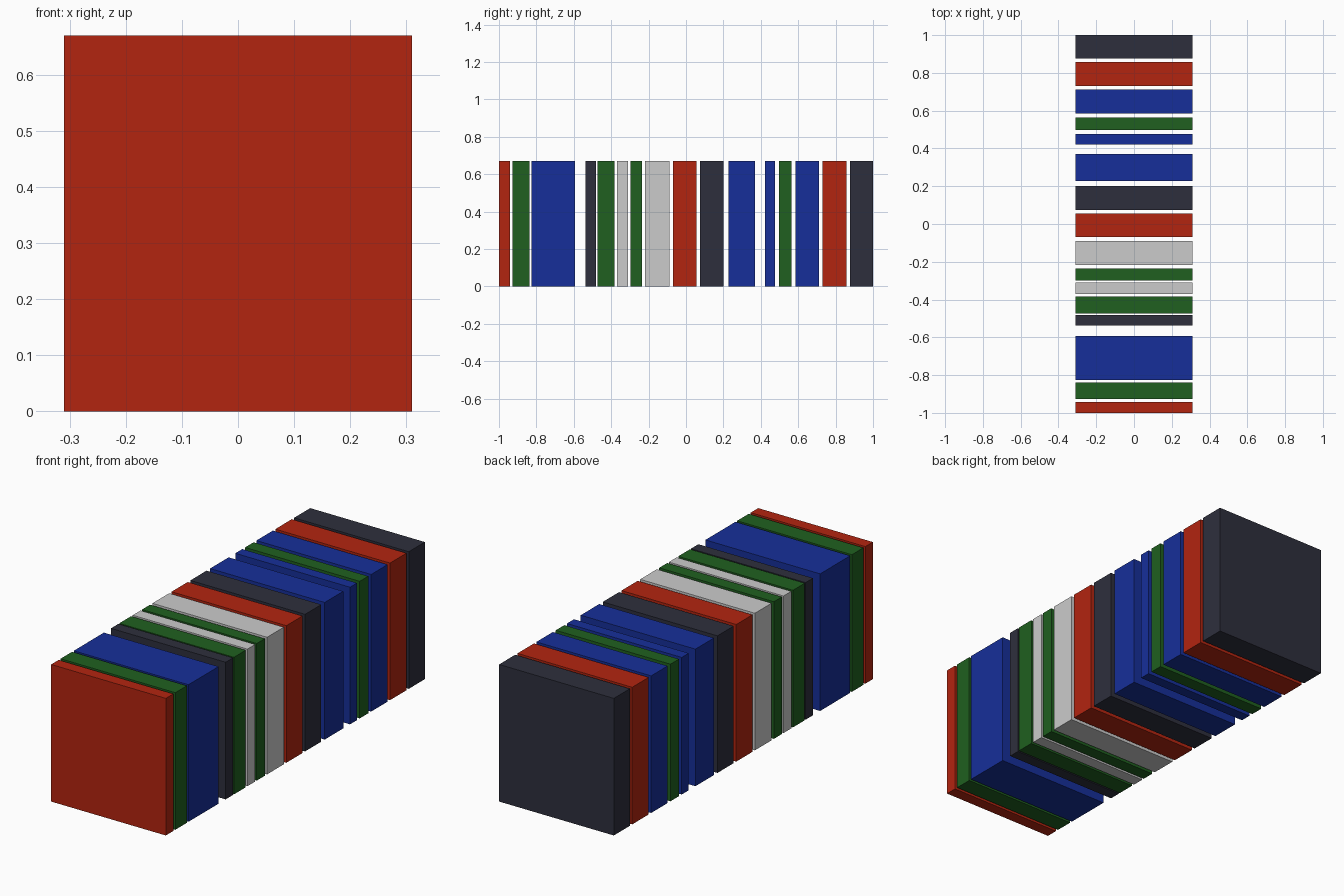
import bpy
import bmesh

if "Cube" in bpy.data.objects:
    bpy.data.objects.remove(bpy.data.objects["Cube"])

WIDTH, HEIGHT = 0.62, 0.67

COLORS = {
    "red": (0.45, 0.018, 0.005, 1),
    "green": (0.014, 0.117, 0.014, 1),
    "blue": (0.008, 0.028, 0.32, 1),
    "dark": (0.027, 0.028, 0.046, 1),
}

# Front-to-back row of slabs: colour, near y, far y
SLABS = [
    ("red", -1.0, -0.942), ("green", -0.927, -0.838), ("blue", -0.825, -0.593),
    ("dark", -0.538, -0.481), ("green", -0.474, -0.383), ("grey", -0.370, -0.310),
    ("green", -0.298, -0.236), ("grey", -0.218, -0.089), ("red", -0.070, 0.055),
    ("dark", 0.075, 0.200), ("blue", 0.227, 0.370), ("blue", 0.422, 0.476),
    ("green", 0.497, 0.563), ("blue", 0.585, 0.712), ("red", 0.731, 0.858),
    ("dark", 0.876, 1.0),
]

materials = {}
for name, rgba in COLORS.items():
    materials[name] = bpy.data.materials.new(name + "_cover")
    materials[name].diffuse_color = rgba


def slab(name, color, y0, y1):
    """Upright box standing on z = 0 between two y positions."""
    bm = bmesh.new()
    bmesh.ops.create_cube(bm, size=1)
    bmesh.ops.scale(bm, vec=(WIDTH, y1 - y0, HEIGHT), verts=bm.verts)
    mesh = bpy.data.meshes.new(name)
    bm.to_mesh(mesh)
    bm.free()
    obj = bpy.data.objects.new(name, mesh)
    obj.location = (0, (y0 + y1) / 2, HEIGHT / 2)
    bpy.context.collection.objects.link(obj)
    if color in materials:
        mesh.materials.append(materials[color])


for i, (color, y0, y1) in enumerate(SLABS, 1):
    slab(f"{color}_book_{i:02d}", color, y0, y1)

for m in bpy.data.materials:
    if m.users and not m.is_grease_pencil:
        m.use_nodes = True
        m.node_tree.nodes["Principled BSDF"].inputs["Base Color"].default_value = m.diffuse_color
